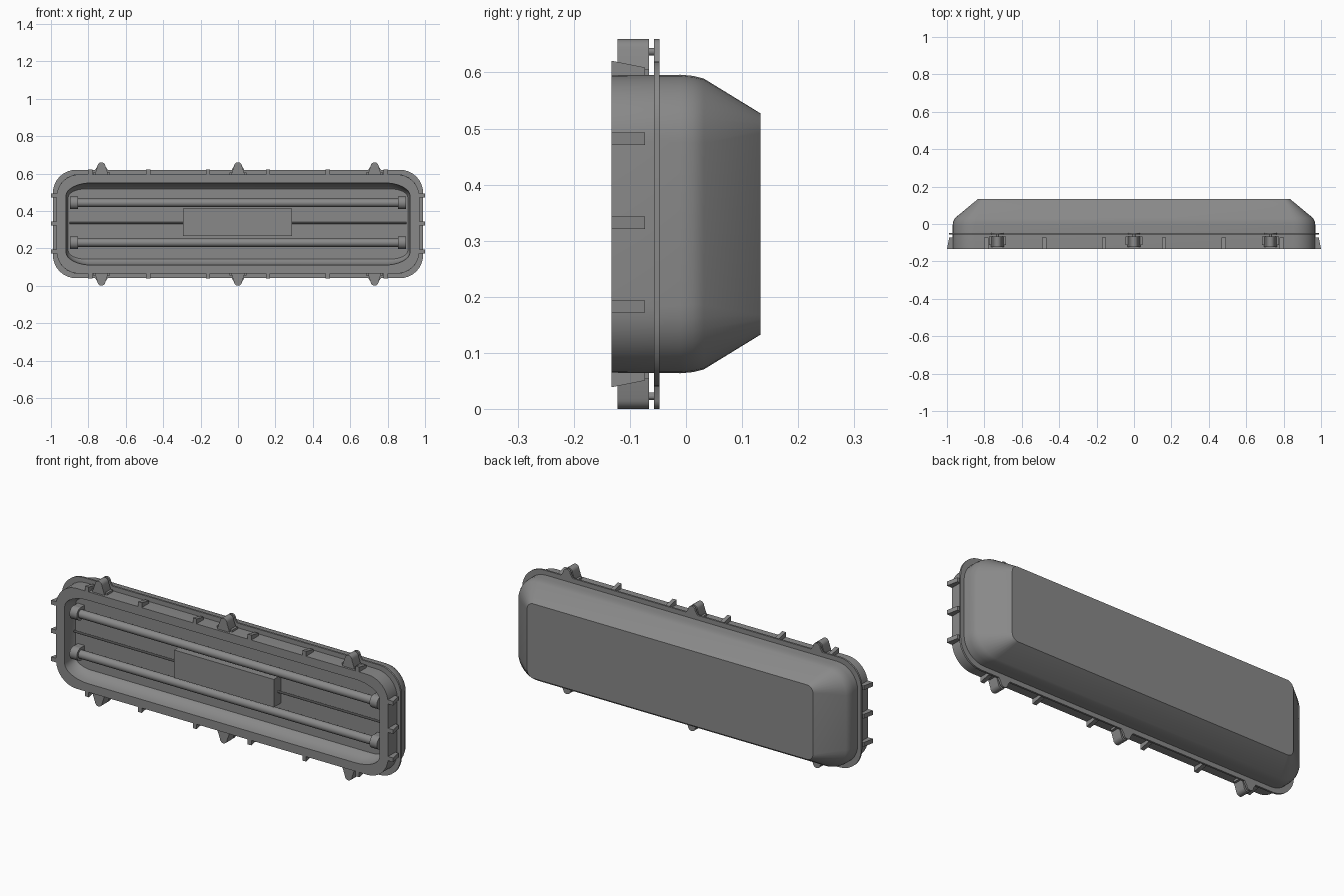
import bpy, bmesh, math
from mathutils import Vector

if "Cube" in bpy.data.objects:
    bpy.data.objects.remove(bpy.data.objects["Cube"])

ZC = 0.33  # mid height of the fixture
GREY = (0.25, 0.25, 0.25, 1)
grey = bpy.data.materials.new("housing_grey")
grey.use_nodes = True
grey.diffuse_color = GREY
grey.node_tree.nodes["Principled BSDF"].inputs["Base Color"].default_value = GREY


def finish(name, bm, smooth=True):
    bmesh.ops.recalc_face_normals(bm, faces=bm.faces)
    me = bpy.data.meshes.new(name)
    bm.to_mesh(me)
    bm.free()
    me.materials.append(grey)
    ob = bpy.data.objects.new(name, me)
    bpy.context.collection.objects.link(ob)
    if smooth:
        bpy.ops.object.select_all(action="DESELECT")
        ob.select_set(True)
        bpy.context.view_layer.objects.active = ob
        bpy.ops.object.shade_smooth_by_angle(angle=math.radians(28))
    return ob


def rounded_ring(y, hx, hz, rx, rz, n=8):
    """Rounded rectangle facing the front, with elliptical corners."""
    pts = []
    for q, (sx, sz) in enumerate([(1, 1), (-1, 1), (-1, -1), (1, -1)]):
        for i in range(n + 1):
            a = math.pi / 2 * (q + i / n)
            pts.append((sx * (hx - rx) + rx * math.cos(a), y,
                        ZC + sz * (hz - rz) + rz * math.sin(a)))
    return pts


def loft(name, sections):
    bm = bmesh.new()
    rings = [[bm.verts.new(p) for p in rounded_ring(*s)] for s in sections]
    for a, b in zip(rings, rings[1:]):
        for i in range(len(a)):
            j = (i + 1) % len(a)
            bm.faces.new((a[i], a[j], b[j], b[i]))
    bm.faces.new(rings[0])
    bm.faces.new(rings[-1])
    return finish(name, bm)


def prism(name, pts, vec, smooth=False):
    """Extrude a flat outline along a vector."""
    bm = bmesh.new()
    vec = Vector(vec)
    a = [bm.verts.new(p) for p in pts]
    b = [bm.verts.new(Vector(p) + vec) for p in pts]
    bm.faces.new(a)
    bm.faces.new(b)
    for i in range(len(a)):
        j = (i + 1) % len(a)
        bm.faces.new((a[i], a[j], b[j], b[i]))
    return finish(name, bm, smooth)


def box(name, x, y, z):
    pts = [(x[0], y[0], z[0]), (x[1], y[0], z[0]), (x[1], y[0], z[1]), (x[0], y[0], z[1])]
    return prism(name, pts, (0, y[1] - y[0], 0))


def rod(name, start, end, r, n=20):
    axis = Vector(end) - Vector(start)
    rot = axis.to_track_quat("Z", "Y")
    ring = [Vector(start) + rot @ Vector((r * math.cos(2 * math.pi * i / n),
                                          r * math.sin(2 * math.pi * i / n), 0))
            for i in range(n)]
    return prism(name, ring, axis, True)


# Housing: recessed tray with curved walls, front rim, sloping back
FLOOR, FRONT = -0.043, -0.133
tray = []
for k in range(7):
    t = math.pi / 2 * k / 6
    s = math.sin(t)
    tray.append((FLOOR + (FRONT - FLOOR) * (1 - math.cos(t)),
                 0.895 + 0.025 * s, 0.15 + 0.07 * s, 0.03 + 0.11 * s, 0.02 + 0.05 * s))
shell = [
    (FRONT, 0.97, 0.265, 0.12, 0.12),
    (-0.01, 0.97, 0.266, 0.12, 0.12),
    (0.012, 0.967, 0.264, 0.12, 0.12),
    (0.032, 0.957, 0.259, 0.115, 0.115),
    (0.133, 0.835, 0.197, 0.035, 0.035),
]
loft("housing", tray + shell)

# Thin flange around the housing
loft("flange", [(-0.057, 0.99, 0.29, 0.125, 0.125), (-0.047, 0.99, 0.29, 0.125, 0.125)])

# Tapered ribs along the top, bottom and ends
W = 0.022
for s in (1, -1):
    for x in (-0.79, -0.48, -0.16, 0.16, 0.48, 0.79):
        prism("edge_rib", [(x - W / 2, y, ZC + s * h) for y, h in
              ((FRONT, 0.25), (FRONT, 0.291), (-0.073, 0.279), (-0.073, 0.25))], (W, 0, 0))
    for z in (0.183, 0.332, 0.482):
        prism("end_rib", [(s * h, y, z - W / 2) for y, h in
              ((FRONT, 0.955), (FRONT, 1.0), (-0.073, 0.988), (-0.073, 0.955))], (0, 0, W))


# Clips: rounded lug, foot, hinge pin and matching ear on the flange
def arch(x, y, s, half, r):
    top = [(x + r * math.cos(math.pi * i / 10), y, ZC + s * (0.33 - r + r * math.sin(math.pi * i / 10)))
           for i in range(11)]
    return [(x + half, y, ZC + s * 0.25), (x + half, y, ZC + s * 0.272)] + top + [
        (x - half, y, ZC + s * 0.272), (x - half, y, ZC + s * 0.25)]


for s in (1, -1):
    for x in (-0.73, 0, 0.73):
        prism("clip_lug", arch(x, -0.122, s, 0.034, 0.021), (0, 0.056, 0), True)
        prism("clip_ear", arch(x, -0.057, s, 0.045, 0.021), (0, 0.01, 0), True)
        box("clip_foot", (x - 0.045, x + 0.045), (-0.112, -0.066),
            sorted((ZC + s * 0.255, ZC + s * 0.276)))
        rod("clip_pin", (x, -0.07, ZC + s * 0.307), (x, -0.05, ZC + s * 0.307), 0.007, 12)

# Lamp tubes with end sockets, centre wire and ballast box
for z in (0.23, 0.443):
    rod("lamp_tube", (-0.87, -0.09, z), (0.87, -0.09, z), 0.022)
    for s in (1, -1):
        rod("tube_socket", (s * 0.855, -0.09, z), (s * 0.898, -0.09, z), 0.034)
        box("socket_base", (s * 0.876 - 0.02, s * 0.876 + 0.02), (-0.09, FLOOR + 0.005),
            (z - 0.033, z + 0.033))
rod("centre_wire", (-0.9, -0.08, 0.335), (0.9, -0.08, 0.335), 0.006, 10)
box("ballast_box", (-0.293, 0.29), (-0.115, FLOOR + 0.003), (0.265, 0.412))
